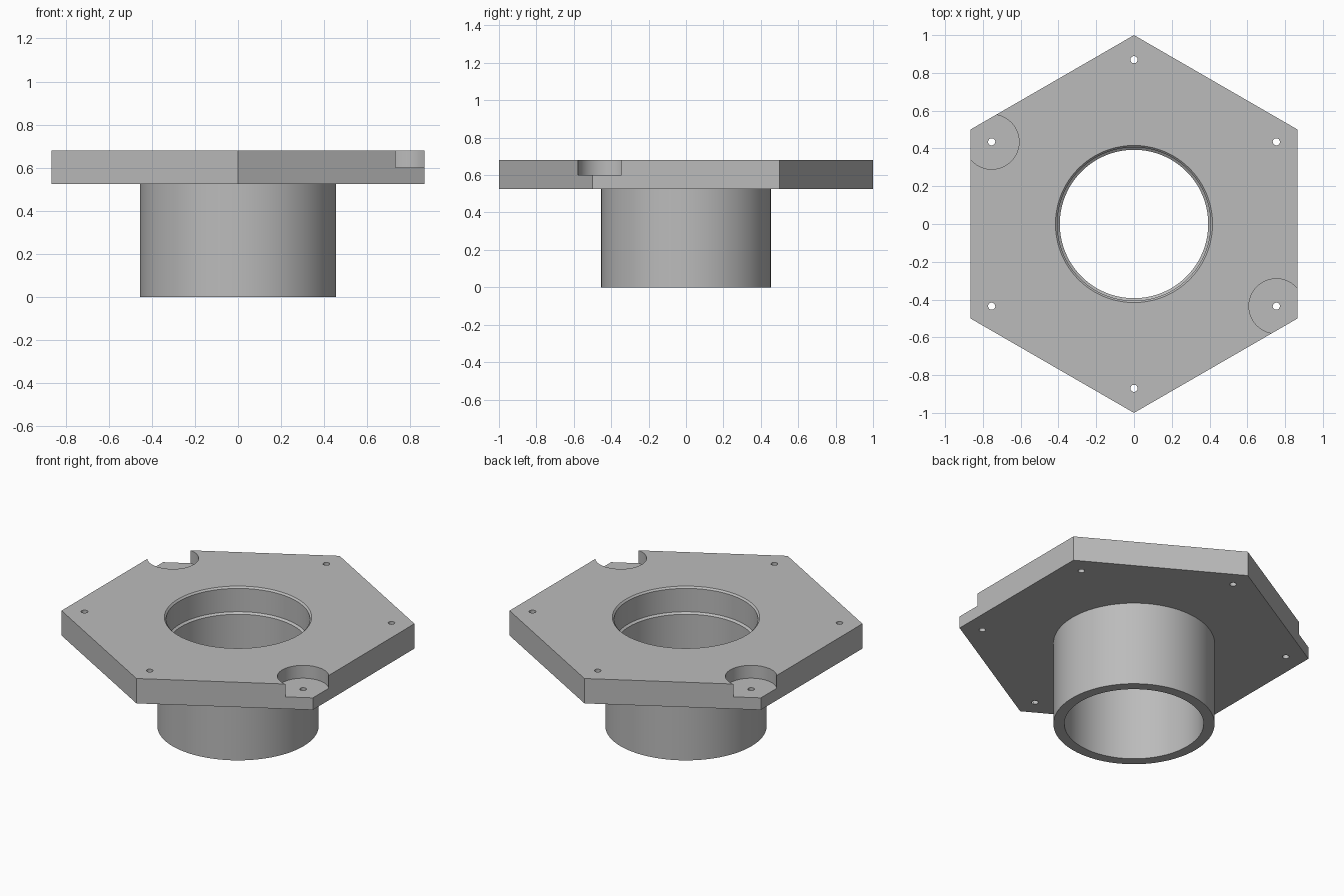
import bpy, bmesh
from math import sin, cos, pi, radians

old = bpy.data.objects.get("Cube")
if old:
    bpy.data.objects.remove(old, do_unlink=True)

grey = bpy.data.materials.new("plain grey")
grey.use_nodes = True
grey.diffuse_color = (0.5, 0.5, 0.5, 1)
grey.node_tree.nodes["Principled BSDF"].inputs["Base Color"].default_value = (0.5, 0.5, 0.5, 1)

PLATE_BOTTOM, PLATE_TOP, NOTCH_FLOOR = 0.525, 0.68, 0.6


def turned(name, profile, sides, x=0, y=0):
    """Closed solid of stacked rings; profile is (radius, height) from bottom to top."""
    bm = bmesh.new()
    rings = []
    for r, z in profile:
        rings.append([bm.verts.new((x + r * sin(2 * pi * i / sides),
                                    y + r * cos(2 * pi * i / sides), z)) for i in range(sides)])
    for low, high in zip(rings, rings[1:]):
        for i in range(sides):
            j = (i + 1) % sides
            bm.faces.new((low[i], low[j], high[j], high[i]))
    bm.faces.new(rings[0])
    bm.faces.new(rings[-1])
    bmesh.ops.recalc_face_normals(bm, faces=bm.faces)
    mesh = bpy.data.meshes.new(name)
    bm.to_mesh(mesh)
    bm.free()
    mesh.materials.append(grey)
    obj = bpy.data.objects.new(name, mesh)
    bpy.context.collection.objects.link(obj)
    return obj


def combine(target, tool, operation):
    """Apply a boolean and remove the tool."""
    bpy.context.view_layer.objects.active = target
    mod = target.modifiers.new(operation.lower(), 'BOOLEAN')
    mod.operation = operation
    mod.solver = 'EXACT'
    mod.object = tool
    bpy.ops.object.modifier_apply(modifier=mod.name)
    bpy.data.objects.remove(tool, do_unlink=True)


# Hexagonal plate with the round neck below it
flange = turned("flanged_collar", [(1, PLATE_BOTTOM), (1, PLATE_TOP)], 6)
neck = turned("neck", [(0.455, 0), (0.455, PLATE_BOTTOM + 0.05)], 96)
combine(flange, neck, 'UNION')

# Stepped bore with a sloped ledge and a chamfered mouth
bore = turned("bore", [(0.393, -0.1), (0.393, PLATE_BOTTOM - 0.01), (0.406, PLATE_BOTTOM),
                       (0.406, PLATE_TOP - 0.01), (0.416, PLATE_TOP), (0.416, PLATE_TOP + 0.1)], 96)
combine(flange, bore, 'DIFFERENCE')

# Screw hole near every corner, round recess at two opposite corners
for k in range(6):
    a = radians(30 + 60 * k)
    x, y = 0.87 * cos(a), 0.87 * sin(a)
    if k in (2, 5):
        recess = turned("recess", [(0.145, NOTCH_FLOOR), (0.145, PLATE_TOP + 0.1)], 64, x, y)
        combine(flange, recess, 'DIFFERENCE')
    hole = turned("screw_hole", [(0.019, PLATE_BOTTOM - 0.1), (0.019, PLATE_TOP + 0.1)], 24, x, y)
    combine(flange, hole, 'DIFFERENCE')

# Smooth round walls, keep edges crisp
bpy.ops.object.select_all(action='DESELECT')
flange.select_set(True)
bpy.context.view_layer.objects.active = flange
bpy.ops.object.shade_smooth_by_angle(angle=radians(25))
